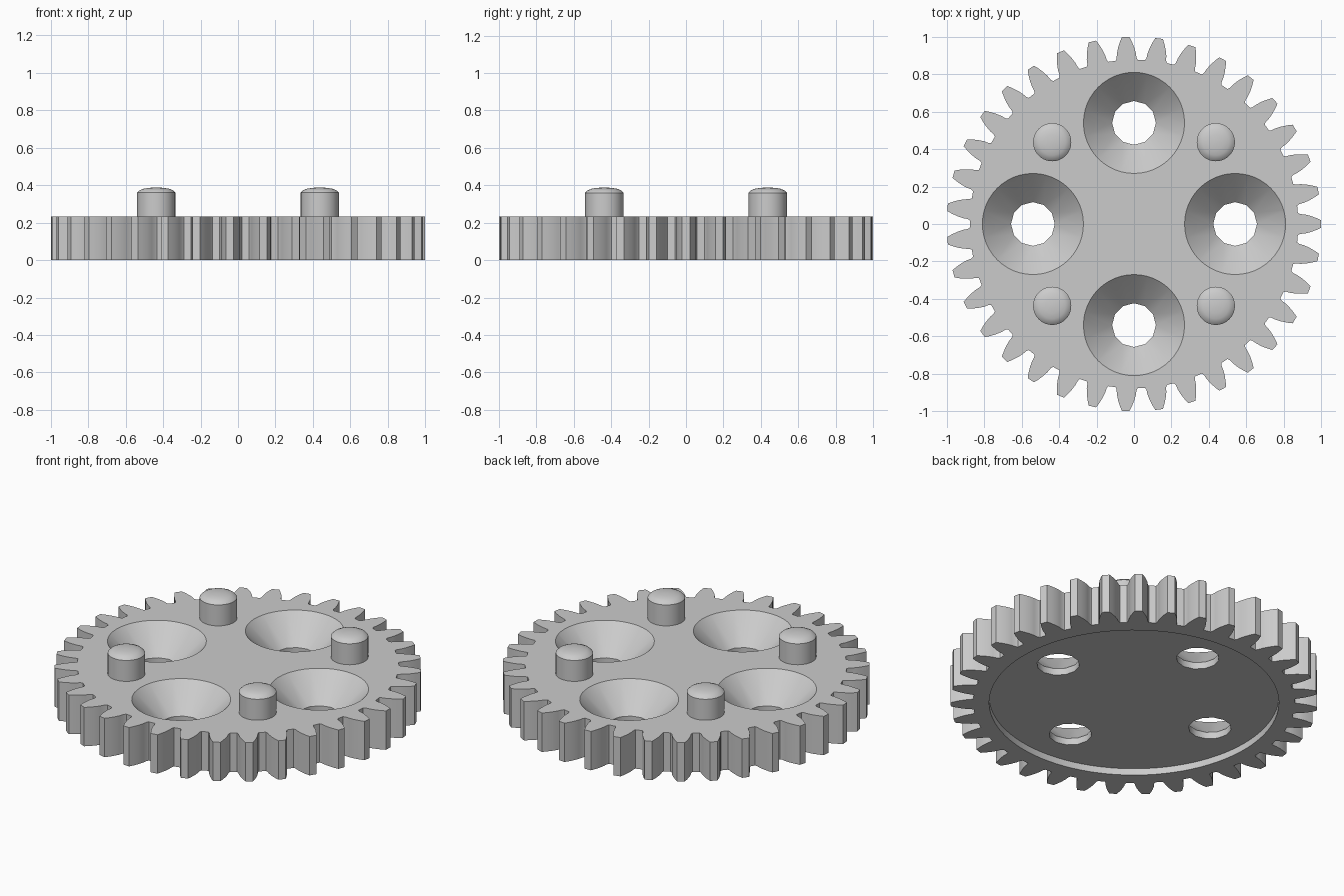
import bpy, bmesh
from math import sin, cos, tan, acos, pi, radians
from mathutils import Vector

cube = bpy.data.objects.get("Cube")
if cube:
    bpy.data.objects.remove(cube, do_unlink=True)

TEETH = 35
TIP, PITCH, ROOT = 1.0, 0.946, 0.877
THICK = 0.234
PRESSURE = radians(20)
BASE = PITCH * cos(PRESSURE)

grey = bpy.data.materials.new("plain grey")
grey.use_nodes = True
grey.diffuse_color = (0.6, 0.6, 0.6, 1)
grey.node_tree.nodes["Principled BSDF"].inputs["Base Color"].default_value = grey.diffuse_color


def make_object(name, bm):
    bmesh.ops.recalc_face_normals(bm, faces=bm.faces[:])
    mesh = bpy.data.meshes.new(name)
    bm.to_mesh(mesh)
    bm.free()
    mesh.materials.append(grey)
    obj = bpy.data.objects.new(name, mesh)
    bpy.context.collection.objects.link(obj)
    return obj


def select_only(obj):
    bpy.ops.object.select_all(action='DESELECT')
    obj.select_set(True)
    bpy.context.view_layer.objects.active = obj


def smooth(obj):
    select_only(obj)
    bpy.ops.object.shade_smooth_by_angle(angle=radians(35))


def turned(name, rings, centre=(0, 0)):
    """Closed solid through stacked circles given as (radius, z, sides)."""
    bm = bmesh.new()
    loops = []
    for radius, z, sides in rings:
        verts = [bm.verts.new((centre[0] + radius * cos(2 * pi * i / sides),
                               centre[1] + radius * sin(2 * pi * i / sides), z))
                 for i in range(sides)]
        loops.append([bm.edges.new((verts[i], verts[(i + 1) % sides])) for i in range(sides)])
        if len(loops) in (1, len(rings)):
            bm.faces.new(verts)
    for lower, upper in zip(loops, loops[1:]):
        bmesh.ops.bridge_loops(bm, edges=lower + upper)
    return make_object(name, bm)


def involute(angle):
    return tan(angle) - angle


def half_tooth(radius):
    return pi / (2 * TEETH) + involute(PRESSURE) - involute(acos(min(1, BASE / radius)))


# Gear blank: involute teeth, extruded
flank = [ROOT, ROOT + 0.012, 0.915, 0.945, 0.975, TIP]
outline = []
for t in range(TEETH):
    mid = 2 * pi * t / TEETH
    for side, radii in ((-1, flank), (1, flank[::-1])):
        for r in radii:
            half = half_tooth(r) + (0.008 if r == ROOT else 0)
            a = mid + side * half
            outline.append((r * cos(a), r * sin(a), 0))
bm = bmesh.new()
face = bm.faces.new([bm.verts.new(p) for p in outline])
top = bmesh.ops.extrude_face_region(bm, geom=[face])["geom"]
bmesh.ops.translate(bm, vec=Vector((0, 0, THICK)),
                    verts=[v for v in top if isinstance(v, bmesh.types.BMVert)])
gear = make_object("gear_plate", bm)

# Cutters: shallow underside recess and four countersunk holes
cutters = [turned("recess_cutter", [(0.79, -0.1, 96), (0.79, 0.04, 96)])]
for k in range(4):
    centre = (0.54 * cos(k * pi / 2), 0.54 * sin(k * pi / 2))
    cutters.append(turned("countersink_cutter", [
        (0.117, -0.1, 12), (0.117, 0.08, 12), (0.27, THICK, 48), (0.27, THICK + 0.1, 48)], centre))
for cutter in cutters:
    cutter.hide_render = True
    mod = gear.modifiers.new("cut", 'BOOLEAN')
    mod.operation = 'DIFFERENCE'
    mod.solver = 'EXACT'
    mod.object = cutter
    select_only(gear)
    bpy.ops.object.modifier_apply(modifier=mod.name)
    bpy.data.objects.remove(cutter, do_unlink=True)
smooth(gear)

# Four domed pins
for x in (-1, 1):
    for y in (-1, 1):
        name = f"pin_{'back' if y > 0 else 'front'}_{'left' if x > 0 else 'right'}"
        pin = turned(name, [(0.102, 0.2, 40), (0.102, 0.36, 40), (0.09, 0.372, 40),
                            (0.07, 0.381, 40), (0.04, 0.386, 40), (0.01, 0.388, 40)],
                     (0.437 * x, 0.437 * y))
        smooth(pin)
